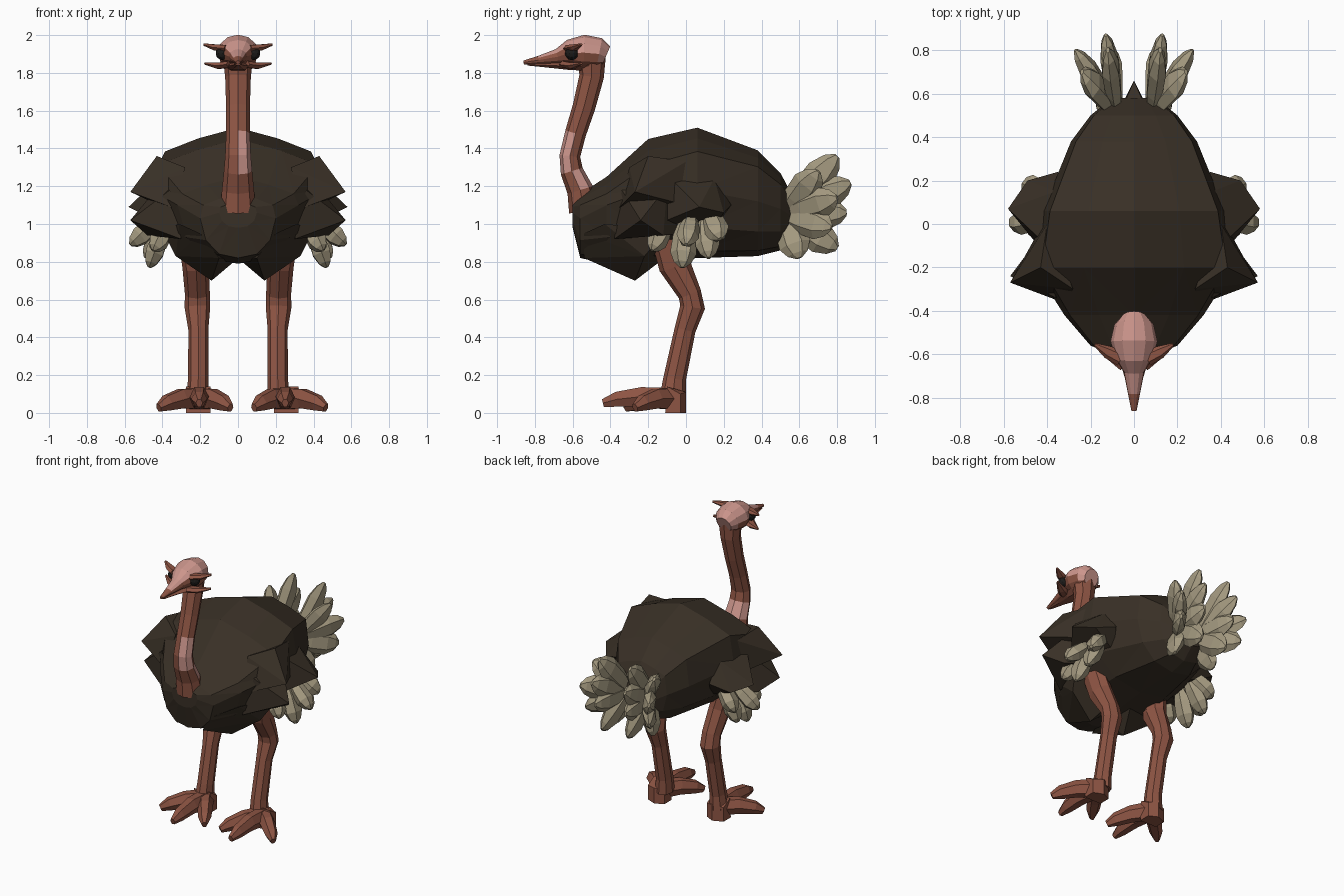
import bpy, bmesh, math
from mathutils import Vector

cube = bpy.data.objects.get("Cube")
if cube:
    bpy.data.objects.remove(cube)

X, Z, FRONT = Vector((1, 0, 0)), Vector((0, 0, 1)), Vector((0, -1, 0))


def material(name, *rgb):
    mat = bpy.data.materials.new(name)
    mat.use_nodes = True
    mat.diffuse_color = (*rgb, 1)
    mat.node_tree.nodes["Principled BSDF"].inputs["Base Color"].default_value = (*rgb, 1)
    return mat


plumage = material("dark_plumage", .040, .029, .019)
skin = material("red_brown_skin", .27, .09, .057)
pink = material("pale_pink_skin", .6, .3, .26)
cream = material("cream_feather", .37, .32, .215)
black = material("eye_black", .012, .011, .010)


def finish(bm, name, mats, rule=None, mirror=False):
    """Turn a bmesh into a flat shaded object, colouring faces by rule."""
    bmesh.ops.recalc_face_normals(bm, faces=bm.faces[:])
    bm.normal_update()
    if rule:
        for face in bm.faces:
            face.material_index = int(rule(face.calc_center_median(), face.normal))
    mesh = bpy.data.meshes.new(name)
    bm.to_mesh(mesh)
    bm.free()
    for mat in mats:
        mesh.materials.append(mat)
    obj = bpy.data.objects.new(name, mesh)
    bpy.context.collection.objects.link(obj)
    if mirror:
        mod = obj.modifiers.new("Mirror", 'MIRROR')
        mod.use_mirror_merge = False


def skin_rings(bm, rings):
    """Bridge rings of points with quads and cap both ends."""
    loops = [[bm.verts.new(p) for p in ring] for ring in rings]
    count = len(loops[0])
    for low, high in zip(loops, loops[1:]):
        for i in range(count):
            j = (i + 1) % count
            bm.faces.new((low[i], low[j], high[j], high[i]))
    bm.faces.new(loops[0])
    bm.faces.new(loops[-1])


def tube(bm, stations, up, sides=8):
    """Loft through stations (x, y, z, half width, half depth along up)."""
    centres = [Vector(s[:3]) for s in stations]
    rings = []
    for i, s in enumerate(stations):
        along = (centres[min(i + 1, len(centres) - 1)] - centres[max(i - 1, 0)]).normalized()
        side = along.cross(up).normalized()
        normal = side.cross(along)
        ring = []
        for k in range(sides):
            a = math.tau * k / sides
            ring.append(centres[i] + side * s[3] * math.cos(a) + normal * s[4] * math.sin(a))
        rings.append(ring)
    skin_rings(bm, rings)


def leaf(bm, base, tip, width, thick, up):
    """A blunt faceted feather, widest past its middle."""
    base, tip = Vector(base), Vector(tip)
    shape = ((0, .5), (.35, .9), (.7, 1), (.9, .65), (1, .2))
    tube(bm, [(*base.lerp(tip, t), width * w, thick * w) for t, w in shape], up, 6)


def shard(bm, points):
    """Convex faceted clump of plumage."""
    verts = [bm.verts.new(p) for p in points]
    out = bmesh.ops.convex_hull(bm, input=verts)
    spare = [v for v in out["geom_interior"] if isinstance(v, bmesh.types.BMVert)]
    bmesh.ops.delete(bm, geom=spare, context='VERTS')


# Body: sections along y as (y, top, bottom, half width, widest height),
# each a ridged back sloping to a shoulder, then a rounded belly
sections = (
    (-.6, 1.12, .98, .1, 1.06), (-.56, 1.16, .82, .2, 1.03),
    (-.42, 1.25, .79, .32, 1.1), (-.2, 1.45, .79, .46, 1.18),
    (.06, 1.51, .82, .42, 1.18), (.38, 1.39, .83, .29, 1.12),
    (.5, 1.27, .86, .2, 1.08), (.58, 1.12, .94, .1, 1.03))
rings = []
for y, top, bottom, half, wide in sections:
    drop = min(.3 * half, .6 * (top - wide))
    sag = wide - bottom
    right = [(half * .5, top - drop * .45), (half * .92, top - drop), (half, wide),
             (half * .85, wide - sag * .55), (half * .5, wide - sag * .9)]
    outline = [(0, top)] + right + [(0, bottom)] + [(-x, z) for x, z in reversed(right)]
    rings.append([(x, y, z) for x, z in outline])
bm = bmesh.new()
skin_rings(bm, rings)
bmesh.ops.triangulate(bm, faces=bm.faces[:])
finish(bm, "body", [plumage])

# Wings: overlapping clumps with jagged tips
bm = bmesh.new()
shard(bm, ((.28, -.3, 1.3), (.43, -.2, 1.36), (.4, 0, 1.33), (.57, -.27, 1.17),
           (.33, -.36, 1.08), (.42, .0, 1.1)))
shard(bm, ((.4, -.1, 1.26), (.36, .15, 1.24), (.58, .07, 1.09), (.49, .2, 1.06),
           (.35, .24, 1.1), (.3, .15, .98), (.4, -.15, 1)))
shard(bm, ((.36, -.34, 1.18), (.42, -.1, 1.2), (.57, -.24, 1.02), (.48, -.12, .94),
           (.3, -.38, .92), (.32, 0, .95)))
finish(bm, "wings", [plumage], mirror=True)

# Breast lobes hanging in front of the legs
bm = bmesh.new()
shard(bm, ((.14, -.27, .7), (.33, -.22, .83), (.31, -.43, 1), (.1, -.54, .82),
           (.06, -.1, .83), (.4, -.1, .97), (.01, -.32, .81), (.2, -.54, .95)))
finish(bm, "breast_lobes", [plumage], mirror=True)

# Pale feathers below each wing
bm = bmesh.new()
for base, tip, width in (
        ((.36, -.1, 1), (.45, -.18, .86), .055), ((.38, 0, 1.02), (.47, -.02, .77), .07),
        ((.4, .03, 1.04), (.57, .0, .89), .06), ((.36, .1, 1.05), (.49, .12, .82), .065),
        ((.36, .12, 1.06), (.51, .18, .92), .07)):
    leaf(bm, base, tip, width, .055, X)
finish(bm, "wing_feathers", [cream], mirror=True)

# Tail: an inner and an outer fan on each side
bm = bmesh.new()
for tip in ((.12, .8, 1.36), (.13, .87, 1.22), (.12, .85, 1.06), (.1, .8, .87),
            (.24, .7, 1.28), (.27, .8, 1.14), (.25, .77, .98), (.16, .6, .82)):
    leaf(bm, (.08, .52, 1.05), tip, .085, .045, X)
finish(bm, "tail_feathers", [cream], mirror=True)

# Small plumage point between the two tail fans
bm = bmesh.new()
shard(bm, ((-.06, .52, 1.15), (.06, .52, 1.15), (0, .66, 1.05), (-.06, .54, .95), (.06, .54, .95)))
finish(bm, "tail_root", [plumage])

# Neck with pale patches on the throat and nape base
bm = bmesh.new()
tube(bm, ((0, -.54, 1.07, .095, .08), (0, -.56, 1.18, .085, .07), (0, -.605, 1.28, .075, .06),
          (0, -.615, 1.36, .068, .055), (0, -.585, 1.48, .063, .056), (0, -.54, 1.62, .063, .06),
          (0, -.5, 1.78, .068, .065), (0, -.5, 1.88, .08, .075)), FRONT)
finish(bm, "neck", [skin, pink], lambda c, n:
       (1.28 < c.z < 1.48 and n.y < -.3 and n.x > .1) or (1.18 < c.z < 1.28 and n.y > 0))

# Head and upper beak
bm = bmesh.new()
tube(bm, ((0, -.425, 1.885, .055, .06), (0, -.46, 1.9, .09, .085), (0, -.54, 1.907, .108, .095),
          (0, -.62, 1.905, .085, .07), (0, -.68, 1.885, .048, .042),
          (0, -.78, 1.868, .028, .022), (0, -.86, 1.855, .012, .01)), Z, 12)
finish(bm, "head", [skin, pink], lambda c, n:
       c.z > 1.925 or (c.y > -.5 and c.z > 1.86) or (n.z > .6 and c.y > -.8))

# Lower jaw
bm = bmesh.new()
tube(bm, ((0, -.5, 1.84, .07, .035), (0, -.62, 1.835, .07, .022),
          (0, -.73, 1.84, .035, .014), (0, -.84, 1.845, .012, .007)), Z, 6)
finish(bm, "lower_jaw", [skin])

# Pointed brows and cheek corners
bm = bmesh.new()
tube(bm, ((.06, -.62, 1.93, .035, .02), (.12, -.59, 1.935, .03, .018),
          (.18, -.555, 1.95, .008, .007)), Z, 6)
tube(bm, ((.04, -.64, 1.845, .04, .02), (.1, -.6, 1.838, .032, .019),
          (.175, -.555, 1.85, .008, .007)), Z, 6)
finish(bm, "brows_and_cheeks", [skin], mirror=True)

# Eyes
bm = bmesh.new()
bmesh.ops.create_icosphere(bm, subdivisions=2, radius=.036)
bmesh.ops.translate(bm, verts=bm.verts[:], vec=(.083, -.605, 1.903))
finish(bm, "eyes", [black], mirror=True)

# Legs with backward bent joints
bm = bmesh.new()
tube(bm, ((.26, -.1, .95, .06, .09), (.225, -.06, .78, .07, .085), (.215, .02, .63, .066, .062),
          (.215, .035, .56, .068, .066), (.21, -.005, .44, .053, .056),
          (.21, -.06, .18, .054, .06), (.215, -.07, .08, .06, .07)), FRONT)
finish(bm, "legs", [skin], mirror=True)

# Feet: heel block and three arched toes
for name, side, middle in (("left_foot", 1, .25), ("right_foot", -1, .205)):
    bm = bmesh.new()
    heel = [(side * (middle + w), y, z) for w in (-.06, .07)
            for y, z in ((-.11, 0), (-.03, 0), (-.03, .1), (-.1, .14))]
    shard(bm, heel + [(side * middle, 0, 0), (side * middle, 0, .11)])
    for spread, reach, lift in ((.215, -.27, 0), (0, -.44, .025), (-.165, -.32, 0)):
        path = []
        for t, z, w, h in ((0, .075, .055, .065), (.45, .075, .05, .058),
                           (.8, .052, .042, .046), (1, .027, .018, .024)):
            path.append((side * (middle + spread * t), -.07 + (reach + .07) * t,
                         z + lift * t, w, h))
        tube(bm, path, Z, 6)
    finish(bm, name, [skin])
